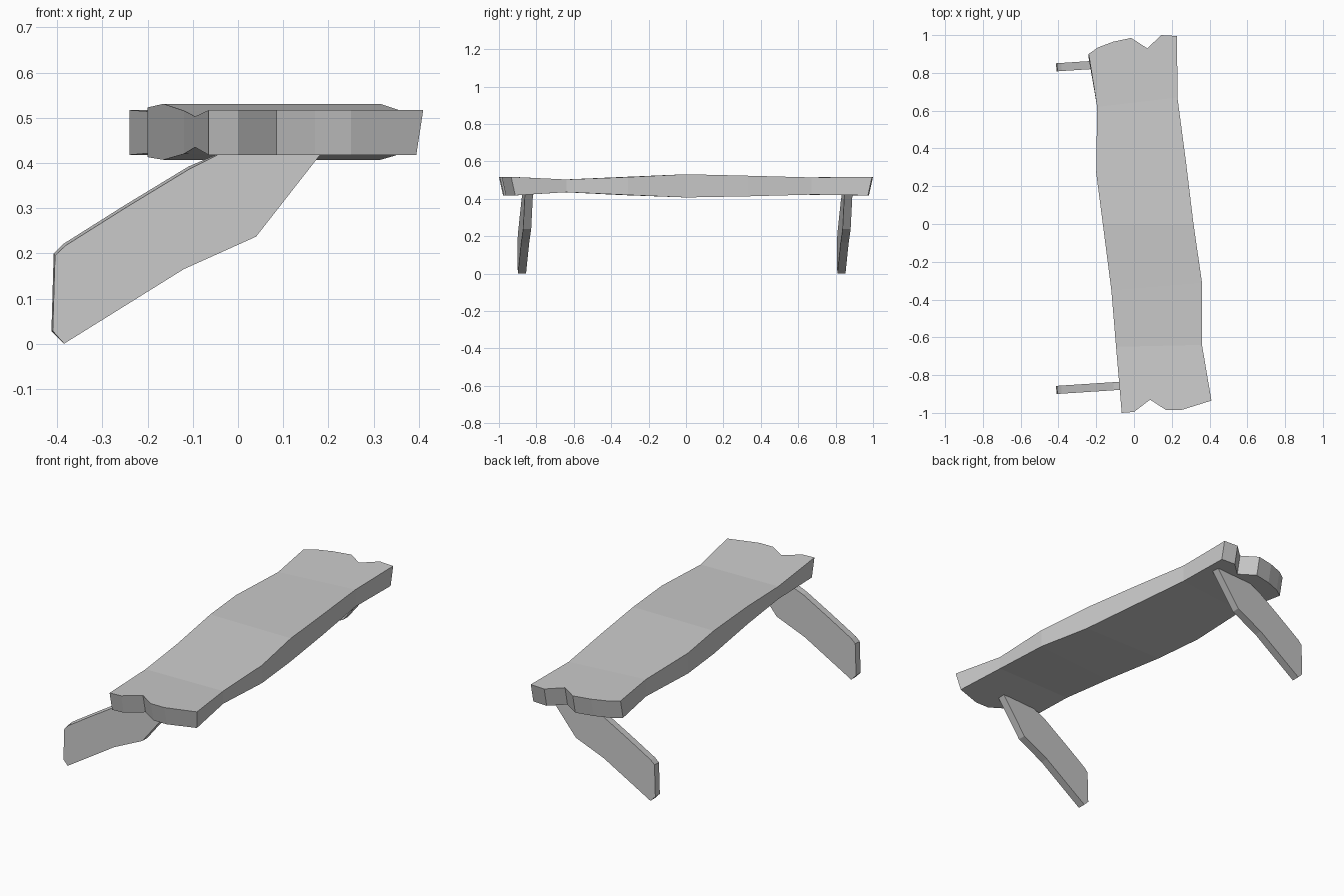
import bpy, bmesh

if "Cube" in bpy.data.objects:
    bpy.data.objects.remove(bpy.data.objects["Cube"])


def finish(name, bm):
    bmesh.ops.recalc_face_normals(bm, faces=bm.faces)
    me = bpy.data.meshes.new(name)
    bm.to_mesh(me)
    bm.free()
    ob = bpy.data.objects.new(name, me)
    bpy.context.collection.objects.link(ob)
    return ob


def bridge_loops(bm, a, b):
    for i in range(len(a)):
        j = (i + 1) % len(a)
        bm.faces.new((a[i], a[j], b[j], b[i]))


# Seat: stations along the plank (left x, left y, right x, right y, top z, bottom z)
stations = [
    (-0.065, -1.00, 0.41, -0.935, 0.517, 0.418),
    (-0.095, -0.65, 0.36, -0.64, 0.503, 0.435),
    (-0.12, -0.35, 0.36, -0.31, 0.516, 0.42),
    (-0.165, 0.00, 0.315, 0.00, 0.531, 0.407),
    (-0.20, 0.27, 0.275, 0.33, 0.523, 0.413),
    (-0.195, 0.62, 0.23, 0.67, 0.514, 0.422),
    (-0.24, 0.90, 0.228, 0.995, 0.517, 0.418),
]
# Ragged sawn ends, listed left to right
front_end = [(0.0, -0.995), (0.085, -0.93), (0.17, -0.985), (0.25, -0.985)]
back_end = [(-0.19, 0.935), (-0.11, 0.965), (-0.015, 0.985), (0.07, 0.93), (0.145, 1.0)]


def seat_side(bm, top):
    z = [s[4] if top else s[5] for s in stations]
    last = len(stations) - 1
    inset = 0.0 if top else 0.022

    def v(x, y, h, at_end):
        if at_end:  # the underside is cut back at both ends
            y -= inset if y > 0 else -inset
            if x > 0.35:
                x -= inset * 0.7
        return bm.verts.new((x, y, h))

    left = [v(s[0], s[1], z[i], i in (0, last)) for i, s in enumerate(stations)]
    right = [v(s[2], s[3], z[i], i in (0, last)) for i, s in enumerate(stations)]
    front = [v(x, y, z[0], True) for x, y in front_end]
    back = [v(x, y, z[last], True) for x, y in back_end]
    for i in range(1, last - 1):
        bm.faces.new((left[i], right[i], right[i + 1], left[i + 1]))
    bm.faces.new([left[1], left[0]] + front + [right[0], right[1]])
    bm.faces.new([left[-2], left[-1]] + back + [right[-1], right[-2]])
    return front + right + back[::-1] + left[::-1]


bm = bmesh.new()
bridge_loops(bm, seat_side(bm, True), seat_side(bm, False))
finish("seat", bm)

# Legs: slanted planks, slightly skewed along y
leg_profile = [(-0.385, 0.0), (-0.12, 0.165), (0.04, 0.237), (0.195, 0.435),
               (-0.01, 0.435), (-0.11, 0.392), (-0.25, 0.307), (-0.385, 0.222),
               (-0.408, 0.2), (-0.413, 0.028)]


def leg(name, y0):
    bm = bmesh.new()
    loops = []
    for dy, trim in ((0.0, 0.005), (0.043, 0.0)):
        loop = []
        for i, (x, z) in enumerate(leg_profile):
            if i >= 5:  # upper edge leans inward on the front face
                x, z = x + trim * 0.6, z - (trim if i < 9 else 0)
            loop.append(bm.verts.new((x, y0 + dy + 0.065 * (x + 0.41), z)))
        bm.faces.new(loop)
        loops.append(loop)
    bridge_loops(bm, *loops)
    finish(name, bm)


leg("front_leg", -0.90)
leg("back_leg", 0.808)
